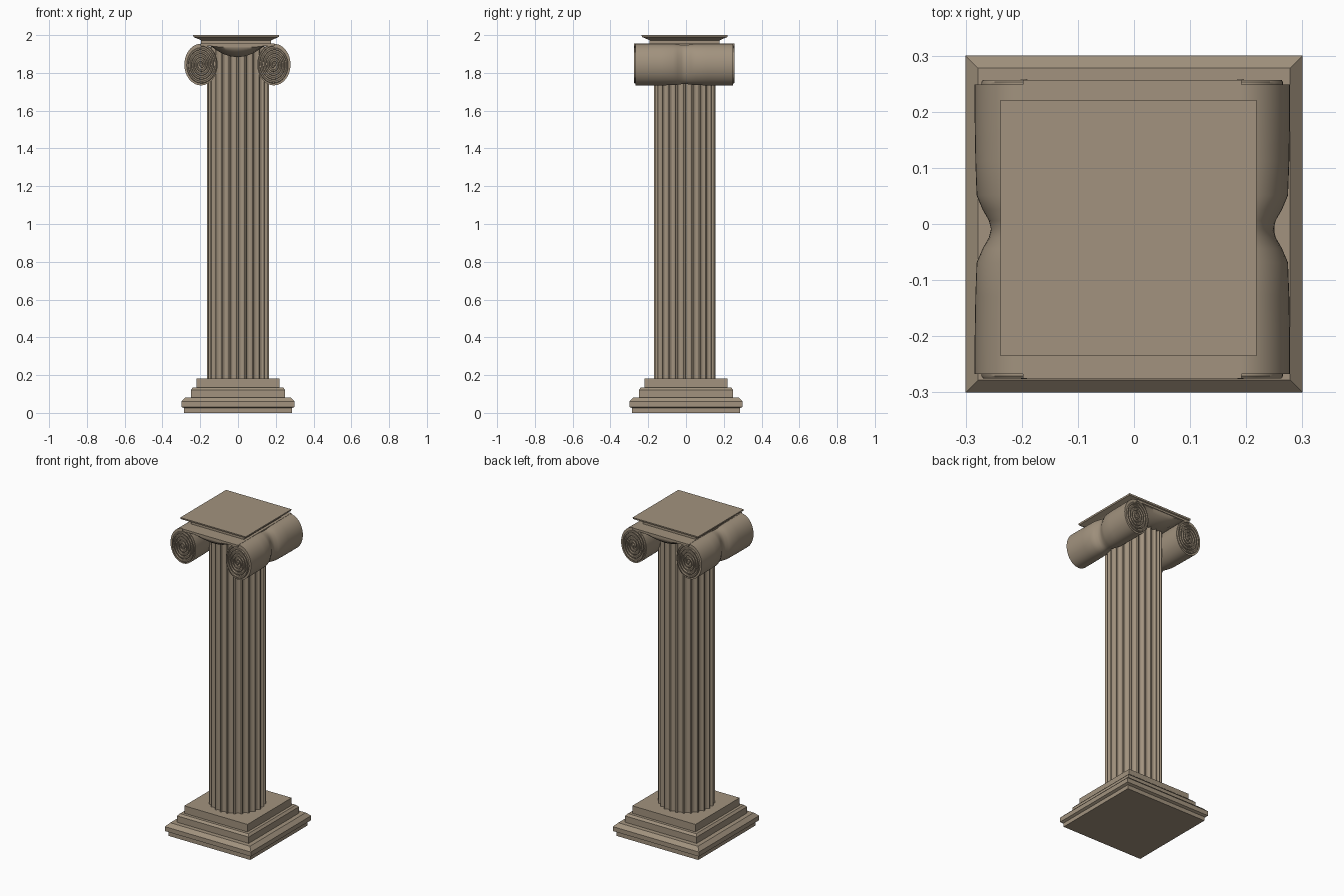
import bpy, bmesh, math

if "Cube" in bpy.data.objects:
    bpy.data.objects.remove(bpy.data.objects["Cube"])

stone = bpy.data.materials.new("warm tan stone")
stone.diffuse_color = (0.36, 0.29, 0.21, 1)
stone.use_nodes = True
stone.node_tree.nodes["Principled BSDF"].inputs["Base Color"].default_value = stone.diffuse_color


def loft(name, rings, smooth=None):
    """Skin a list of equal-length point rings and cap both ends."""
    bm = bmesh.new()
    rows = [[bm.verts.new(p) for p in ring] for ring in rings]
    n = len(rows[0])
    for a, b in zip(rows, rows[1:]):
        for i in range(n):
            j = (i + 1) % n
            bm.faces.new((a[i], a[j], b[j], b[i]))
    bm.faces.new(rows[0][::-1])
    bm.faces.new(rows[-1])
    bmesh.ops.recalc_face_normals(bm, faces=bm.faces)
    me = bpy.data.meshes.new(name)
    bm.to_mesh(me)
    bm.free()
    me.materials.append(stone)
    ob = bpy.data.objects.new(name, me)
    bpy.context.collection.objects.link(ob)
    if smooth:
        bpy.ops.object.select_all(action='DESELECT')
        ob.select_set(True)
        bpy.context.view_layer.objects.active = ob
        bpy.ops.object.shade_smooth_by_angle(angle=math.radians(smooth))
    return ob


def square_stack(name, profile, cx=0, cy=0):
    """Square moulding from (half width, height) pairs."""
    corners = ((-1, -1), (1, -1), (1, 1), (-1, 1))
    return loft(name, [[(cx + sx * w, cy + sy * w, z) for sx, sy in corners]
                       for w, z in profile])


# Stepped square base
square_stack("base", [(0.285, 0), (0.285, 0.025), (0.30, 0.032), (0.30, 0.06),
                      (0.278, 0.082), (0.25, 0.082), (0.25, 0.122),
                      (0.238, 0.135), (0.22, 0.135), (0.22, 0.182)])

# Fluted shaft
FLUTES, STEPS, CY = 24, 8, -0.006
outline = []
for f in range(FLUTES):
    for s in range(STEPS):
        u = s / (STEPS - 1)
        a = 2 * math.pi * (f + 0.84 * u) / FLUTES
        r = 0.163 - 0.015 * math.sqrt(max(0, 1 - (2 * u - 1) ** 2))
        outline.append((r * math.cos(a), CY + r * math.sin(a)))
loft("fluted_shaft", [[(x, y, z) for x, y in outline] for z in (0.18, 1.94)], 30)

# Cushion sagging between the scrolls, curving back to the shaft
X0, Y0 = -0.003, -0.009
xs = [-0.19 + 0.38 * i / 24 for i in range(25)]
rings = []
for dy, sag in ((-0.262, 0.15), (-0.25, 0.45), (-0.225, 0.75), (-0.18, 1),
                (0.18, 1), (0.225, 0.75), (0.25, 0.45), (0.262, 0.15)):
    ring = [(X0 + x, Y0 + dy, 1.942 - 0.058 * sag * max(0, 1 - (x / 0.14) ** 2))
            for x in xs]
    rings.append(ring + [(X0 + 0.19, Y0 + dy, 1.948), (X0 - 0.19, Y0 + dy, 1.948)])
loft("cushion", rings, 40)

# Thin slab joining the scroll tops
loft("channel_slab", [[(X0 + x, Y0 + y, z) for x, z in
                       ((-0.195, 1.942), (0.195, 1.942), (0.195, 1.955), (-0.195, 1.955))]
                      for y in (-0.266, 0.266)])

# Scrolls: pinched bolster with a raised spiral and eye on each end
RX, RZ, VX, VZ = 0.088, 0.11, 0.193, 1.844
bolster = [(-0.258, 1.0), (-0.2, 1.0), (-0.12, 0.985), (-0.06, 0.96), (-0.035, 0.84),
           (-0.015, 0.71), (0, 0.67), (0.015, 0.71), (0.035, 0.84), (0.06, 0.96),
           (0.12, 0.985), (0.2, 1.0), (0.258, 1.0)]
TURNS, PER = 4.5, 40


def scroll_point(side, r, a, y, rz=1):
    return (X0 + side * (VX - r * RX * math.cos(a)), Y0 + y,
            VZ + r * rz * RZ * math.sin(a))


for side, word in ((-1, "left"), (1, "right")):
    body = []
    for y, s in bolster:
        rz = (0.8 * 1 + 0.2 * s) / s      # the waist narrows mostly sideways
        body.append([scroll_point(side, s, 2 * math.pi * i / 48, y, rz)
                     for i in range(48)])
    loft(word + "_scroll_body", body, 40)

    for end, where in ((-1, "front"), (1, "back")):
        spiral = []
        count = int(TURNS * PER)
        for i in range(count + 1):
            t = i / count
            a = math.pi / 2 + 2 * math.pi * TURNS * t
            r = 1 - 0.84 * t
            w = 0.125
            spiral.append([scroll_point(side, rr, -a + math.pi, end * y) for rr, y in
                           ((r, 0.255), (r, 0.262), (r - 0.03, 0.266),
                            (r - w + 0.03, 0.266), (max(r - w, 0.03), 0.255))])
        loft(f"{word}_{where}_spiral", spiral, 35)
        loft(f"{word}_{where}_eye",
             [[scroll_point(side, rr, 2 * math.pi * i / 20, end * y) for i in range(20)]
              for rr, y in ((0.1, 0.255), (0.1, 0.263), (0.06, 0.267))], 35)

# Abacus plate on top
square_stack("abacus", [(0.185, 1.95), (0.185, 1.972), (0.197, 1.978),
                        (0.226, 1.99), (0.228, 2.0)], -0.01, -0.007)
